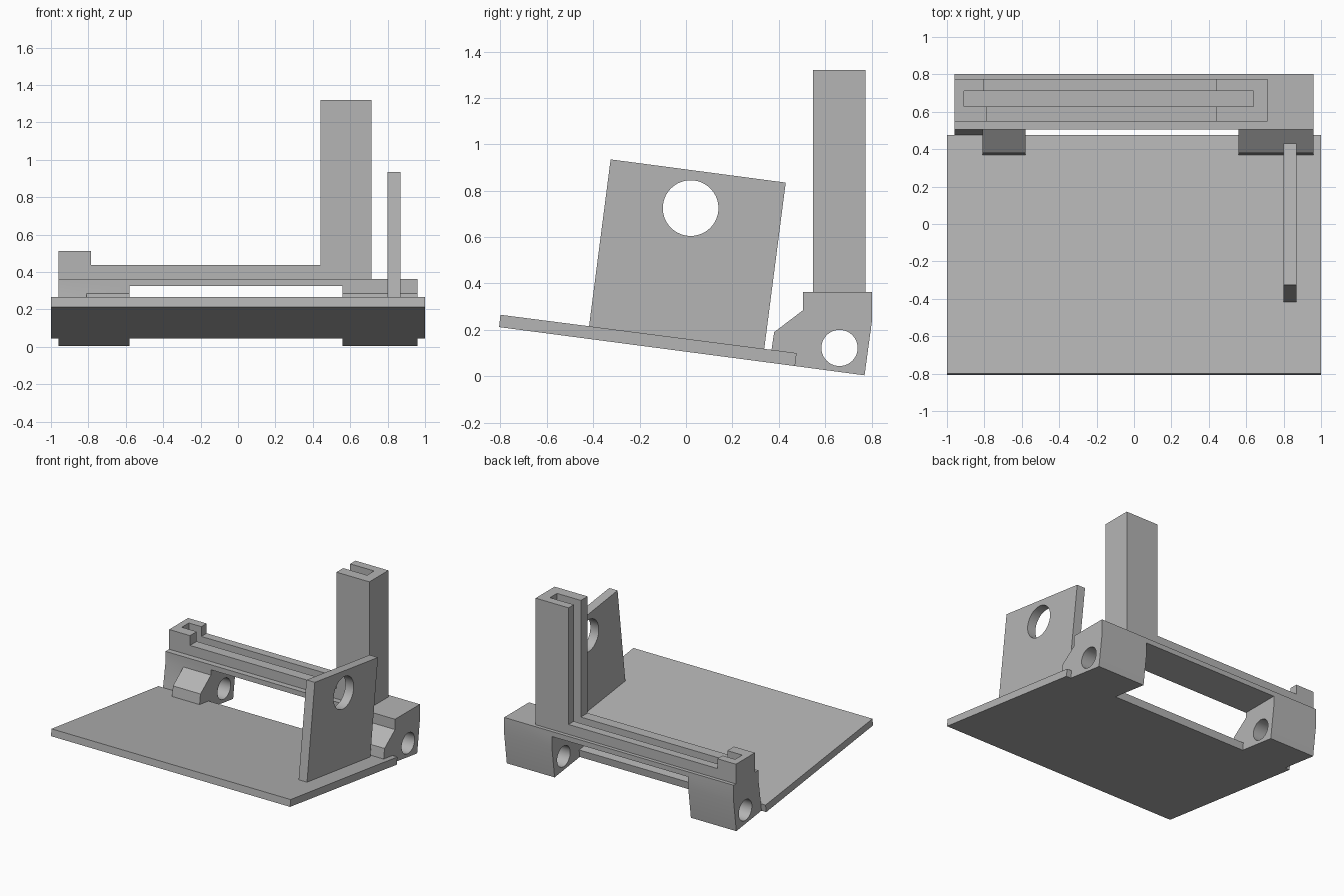
import bpy
import bmesh
import math
from mathutils import Matrix, Vector

cube = bpy.data.objects.get("Cube")
if cube:
    bpy.data.objects.remove(cube, do_unlink=True)

grey = bpy.data.materials.new("plain grey")
grey.use_nodes = True
GREY = (0.46, 0.46, 0.46, 1)
grey.diffuse_color = GREY
grey.node_tree.nodes["Principled BSDF"].inputs["Base Color"].default_value = GREY


def finish(bm, name):
    bmesh.ops.recalc_face_normals(bm, faces=bm.faces)
    mesh = bpy.data.meshes.new(name)
    bm.to_mesh(mesh)
    bm.free()
    mesh.materials.append(grey)
    obj = bpy.data.objects.new(name, mesh)
    bpy.context.scene.collection.objects.link(obj)
    return obj


def prism(name, profile, start, end, axis="x"):
    """Extrude a yz profile along x, or an xz profile along y."""
    bm = bmesh.new()
    if axis == "x":
        points = [(start, a, b) for a, b in profile]
        move = Vector((end - start, 0, 0))
    else:
        points = [(a, start, b) for a, b in profile]
        move = Vector((0, end - start, 0))
    face = bm.faces.new([bm.verts.new(p) for p in points])
    new = bmesh.ops.extrude_face_region(bm, geom=[face])["geom"]
    bmesh.ops.translate(bm, verts=[v for v in new if isinstance(v, bmesh.types.BMVert)], vec=move)
    return finish(bm, name)


def box(name, x0, x1, y0, y1, z0, z1):
    return prism(name, [(y0, z0), (y1, z0), (y1, z1), (y0, z1)], x0, x1)


def bore(name, y, z, radius):
    """Round cutter running along x."""
    bm = bmesh.new()
    place = Matrix.Translation((0, y, z)) @ Matrix.Rotation(math.pi / 2, 4, "Y")
    bmesh.ops.create_cone(bm, cap_ends=True, segments=64, radius1=radius,
                          radius2=radius, depth=3, matrix=place)
    return finish(bm, name)


def cut(obj, *cutters):
    bpy.ops.object.select_all(action="DESELECT")
    bpy.context.view_layer.objects.active = obj
    obj.select_set(True)
    for cutter in cutters:
        cutter.hide_render = True
        mod = obj.modifiers.new("cut", "BOOLEAN")
        mod.operation = "DIFFERENCE"
        mod.solver = "EXACT"
        mod.object = cutter
        bpy.ops.object.modifier_apply(modifier=mod.name)
        bpy.data.objects.remove(cutter, do_unlink=True)
    bpy.ops.object.shade_smooth_by_angle(angle=math.radians(20))


# Sloping base plate
prism("base_plate", [(-0.806, 0.212), (0.47, 0.044), (0.477, 0.1), (-0.8, 0.265)], -1, 1)

# Upright side panel with a round hole
panel = prism("side_panel", [(-0.42, 0.2), (0.335, 0.1), (0.43, 0.835), (-0.325, 0.935)], 0.8, 0.87)
cut(panel, bore("panel_hole", 0.02, 0.725, 0.12))

# Hinge frame: two brackets joined by a thin beam
frame = prism("hinge_frame",
              [(0.47, 0.044), (0.77, 0.004), (0.802, 0.24), (0.802, 0.363), (0.505, 0.363),
               (0.505, 0.285), (0.38, 0.19), (0.369, 0.114), (0.477, 0.1)], -0.96, 0.96)
cut(frame,
    box("gap", -0.58, 0.56, 0.3, 0.9, -0.1, 0.325),
    prism("corner_relief", [(0.3, 0.05), (0.467, 0.05), (0.505, 0.285), (0.3, 0.3)], -1.1, -0.81),
    bore("hinge_hole", 0.662, 0.122, 0.078))

# Grooved rail with a tall post at one end and a short stop at the other
rail = prism("grooved_rail",
             [(-0.96, 0.363), (0.715, 0.363), (0.715, 1.32), (0.44, 1.32),
              (0.44, 0.438), (-0.785, 0.438), (-0.785, 0.512), (-0.96, 0.512)],
             0.548, 0.775, axis="y")
cut(rail,
    box("groove", -0.91, 0.64, 0.628, 0.712, 0.3, 1.5),
    box("stop_trim", -0.805, -0.7, 0.7, 0.9, 0.438, 0.6))
